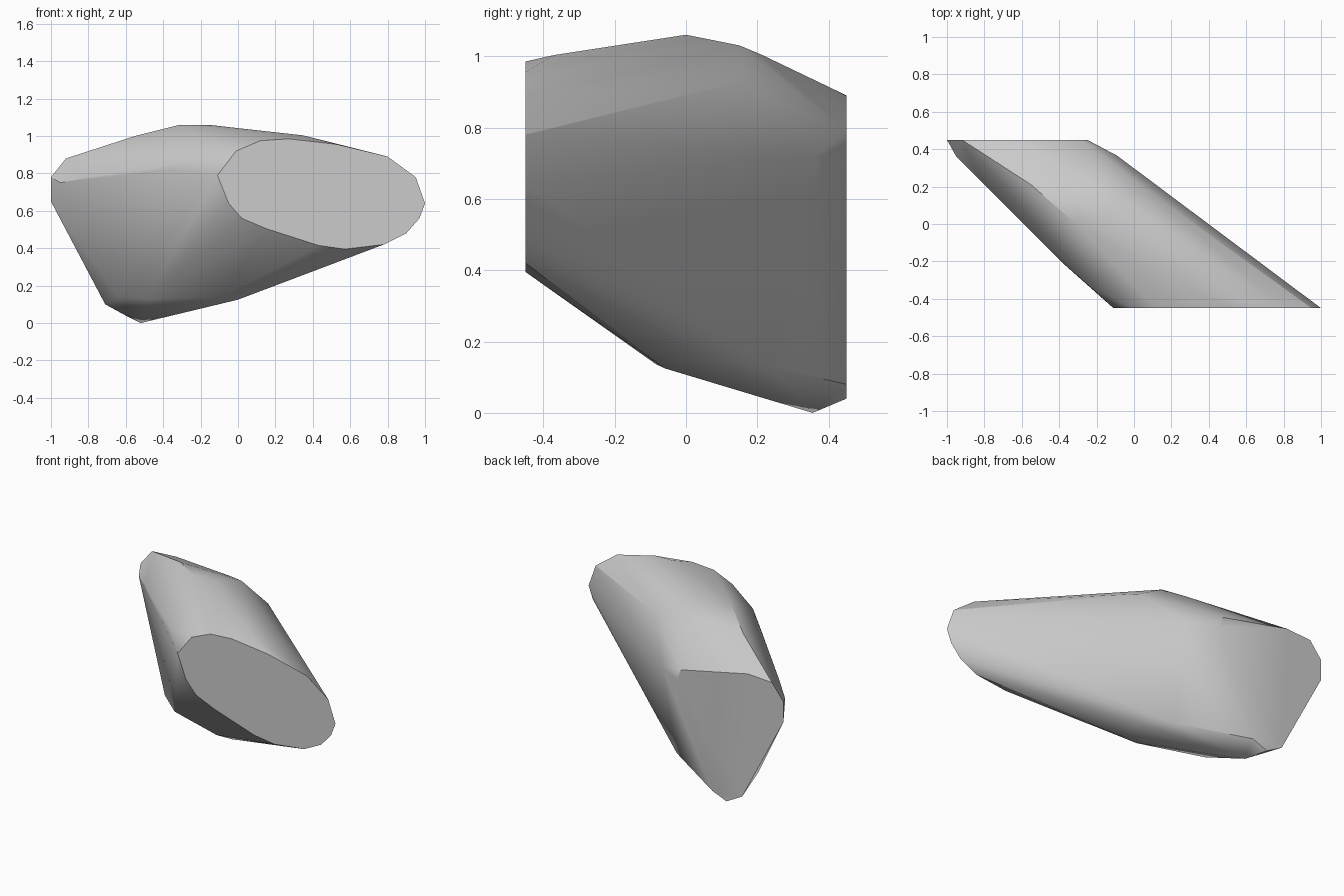
import bpy
import bmesh
import math

cube = bpy.data.objects.get("Cube")
if cube:
    bpy.data.objects.remove(cube, do_unlink=True)

# Plain stone colour
stone = bpy.data.materials.new("stone_grey")
stone.use_nodes = True
colour = (0.6, 0.6, 0.6, 1)
stone.diffuse_color = colour
stone.node_tree.nodes["Principled BSDF"].inputs["Base Color"].default_value = colour

# Flat cut ends, as x, z outlines
front_cut = [(-.11, .79), (-.01, .92), (.12, .975), (.27, .985), (.53, .955),
             (.8, .89), (.95, .78), (1, .64), (.97, .56), (.9, .48), (.78, .42),
             (.57, .395), (.43, .415), (.15, .505), (.02, .56), (-.05, .64)]
back_cut = [(-1, .65), (-1, .78), (-.92, .88), (-.75, .89), (-.28, .79),
            (-.25, .72), (-.5, .08), (-.6, .04), (-.71, .1)]

# Corners of the worn body between the cuts
crown = [(-.31, 0, 1.06), (-.16, 0, 1.06), (-.28, .16, 1.025), (-.08, .15, 1.03),
         (-.2, .21, 1.005), (-.55, .21, 1), (.35, -.37, 1.003)]
left_shoulder = [(-.95, .36, .75), (-.81, .22, .78), (-.38, -.21, .82), (-.24, -.33, .87)]
right_shoulder = [(-.09, .365, .72), (.1, .16, .93)]
foot = [(-.52, .355, 0), (0, -.06, .125), (-.09, -.085, .137), (.05, .08, .15),
        (-.1, .235, .13), (-.48, .05, .13), (-.64, .18, .14)]

points = [(x, -.45, z) for x, z in front_cut]
points += [(x, .45, z) for x, z in back_cut]
points += crown + left_shoulder + right_shoulder + foot

# Wrap the corners in one solid skin
bm = bmesh.new()
for p in points:
    bm.verts.new(p)
bmesh.ops.convex_hull(bm, input=bm.verts[:])
bmesh.ops.delete(bm, geom=[v for v in bm.verts if not v.link_faces], context='VERTS')
bmesh.ops.dissolve_limit(bm, angle_limit=math.radians(1), verts=bm.verts[:], edges=bm.edges[:])
bmesh.ops.recalc_face_normals(bm, faces=bm.faces[:])
mesh = bpy.data.meshes.new("boulder")
bm.to_mesh(mesh)
bm.free()
mesh.materials.append(stone)

boulder = bpy.data.objects.new("boulder", mesh)
bpy.context.collection.objects.link(boulder)
bpy.context.view_layer.objects.active = boulder
boulder.select_set(True)
bpy.ops.object.shade_smooth_by_angle(angle=math.radians(30))
